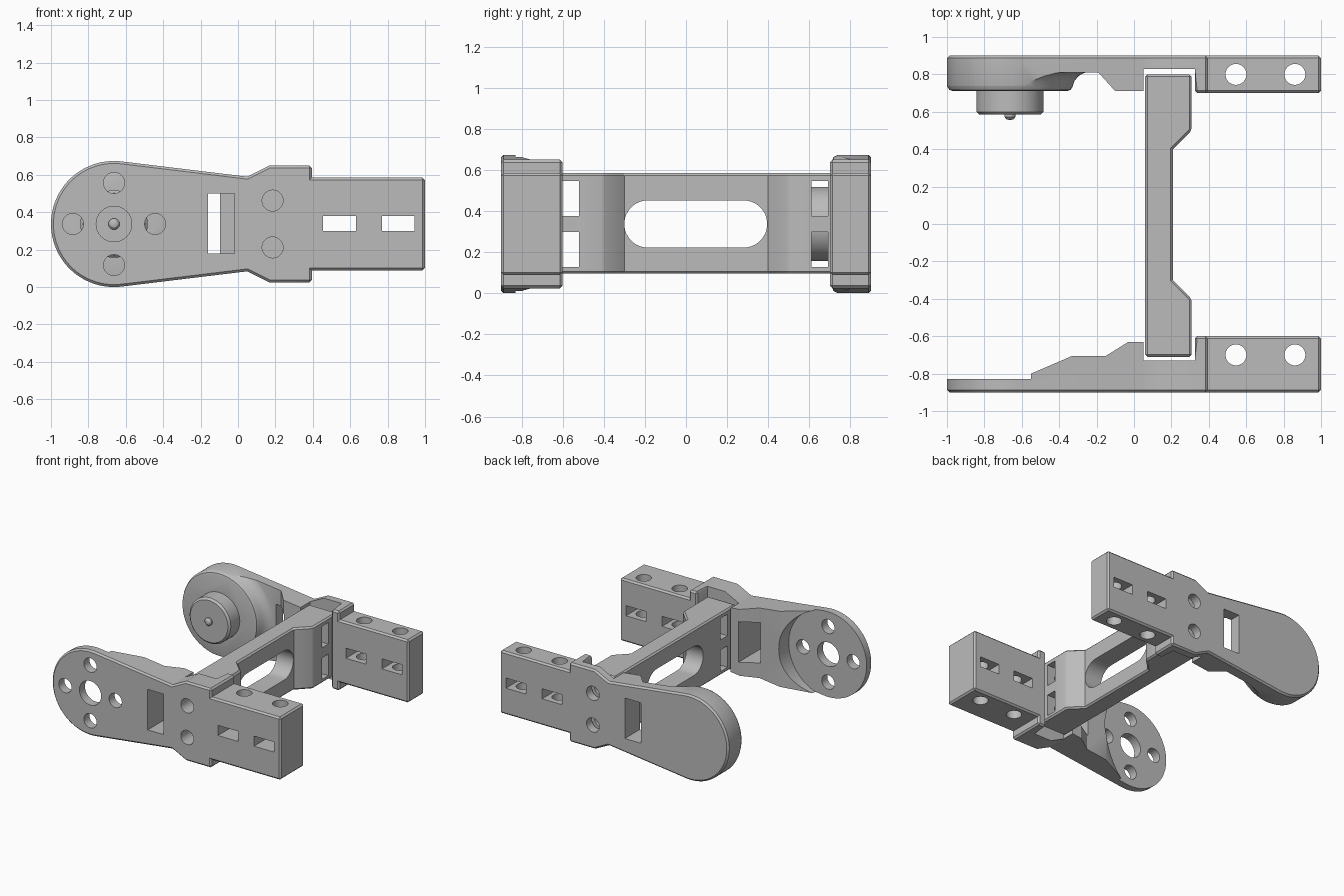
import bpy, bmesh, math
from mathutils import Vector

if "Cube" in bpy.data.objects:
    bpy.data.objects.remove(bpy.data.objects["Cube"])

CX, CZ, R = -0.663, 0.337, 0.337   # hub centre and radius

grey = bpy.data.materials.new("plain grey")
grey.diffuse_color = (0.5, 0.5, 0.5, 1)
grey.use_nodes = True
grey.node_tree.nodes["Principled BSDF"].inputs["Base Color"].default_value = grey.diffuse_color


def make(name, bm):
    bmesh.ops.recalc_face_normals(bm, faces=bm.faces)
    me = bpy.data.meshes.new(name)
    bm.to_mesh(me)
    bm.free()
    me.materials.append(grey)
    ob = bpy.data.objects.new(name, me)
    bpy.context.collection.objects.link(ob)
    return ob


def prism(name, pts, axis, lo, hi):
    """Closed 2D outline extruded along one axis."""
    place = {"X": lambda a, b: (lo, a, b), "Y": lambda a, b: (a, lo, b), "Z": lambda a, b: (a, b, lo)}[axis]
    bm = bmesh.new()
    face = bm.faces.new([bm.verts.new(place(a, b)) for a, b in pts])
    new = bmesh.ops.extrude_face_region(bm, geom=[face])["geom"]
    step = Vector([hi - lo if axis == k else 0 for k in "XYZ"])
    bmesh.ops.translate(bm, vec=step, verts=[v for v in new if isinstance(v, bmesh.types.BMVert)])
    return make(name, bm)


def circle(a, b, r, n=40, start=0, end=360):
    closed = end - start == 360
    m = n if closed else n - 1
    return [(a + r * math.cos(math.radians(start + (end - start) * i / m)),
             b + r * math.sin(math.radians(start + (end - start) * i / m))) for i in range(n)]


def rect(a0, a1, b0, b1):
    return [(a0, b0), (a1, b0), (a1, b1), (a0, b1)]


def lathe(name, profile):
    """Spin (radius, y) points around the hub axis."""
    bm = bmesh.new()
    vs = [bm.verts.new((CX + r, y, CZ)) for r, y in profile]
    es = [bm.edges.new(p) for p in zip(vs, vs[1:])]
    bmesh.ops.spin(bm, geom=vs + es, cent=(CX, 0, CZ), axis=(0, 1, 0), angle=math.tau, steps=64)
    bmesh.ops.remove_doubles(bm, verts=bm.verts, dist=1e-4)
    return make(name, bm)


def combine(ob, tool, op="DIFFERENCE"):
    tool.hide_render = True
    mod = ob.modifiers.new("cut", "BOOLEAN")
    mod.object, mod.operation, mod.solver = tool, op, "EXACT"
    bpy.context.view_layer.update()
    me = bpy.data.meshes.new_from_object(ob.evaluated_get(bpy.context.evaluated_depsgraph_get()))
    ob.modifiers.clear()
    ob.data = me
    bpy.data.objects.remove(tool)


def cut(ob, pts, axis, lo, hi):
    combine(ob, prism("cutter", pts, axis, lo, hi))


def chamfer(ob, rule, width=0.013):
    """Bevel sharp convex edges whose ends both satisfy the rule."""
    bm = bmesh.new()
    bm.from_mesh(ob.data)
    bmesh.ops.remove_doubles(bm, verts=bm.verts, dist=1e-4)
    bmesh.ops.dissolve_limit(bm, angle_limit=0.01, verts=bm.verts, edges=bm.edges)
    edges = [e for e in bm.edges if len(e.link_faces) == 2 and e.calc_face_angle_signed() > 0.7
             and all(rule(v.co) for v in e.verts)]
    bmesh.ops.bevel(bm, geom=edges, offset=width, segments=1, affect="EDGES", clamp_overlap=True)
    bm.to_mesh(ob.data)
    bm.free()


def finish(ob):
    bpy.ops.object.select_all(action="DESELECT")
    ob.select_set(True)
    bpy.context.view_layer.objects.active = ob
    bpy.ops.object.shade_smooth_by_angle(angle=math.radians(30))


# Side outline shared by both arms: round hub, tapered web, collar, end block
upper = [(0.05, 0.59), (0.17, 0.65), (0.395, 0.65), (0.395, 0.585), (1.0, 0.585)]
outline = (circle(CX, CZ, R, 40, 83, 277) + [(x, 2 * CZ - z) for x, z in upper] + upper[::-1])

# Front arm: thin hub plate, ramped web, wedge, bar pocket, end block
front = prism("front_arm", [(-1.1, -0.9), (1.1, -0.9), (1.1, -0.6), (0.325, -0.6), (0.325, -0.73),
                            (0.05, -0.73), (0.05, -0.63), (-0.03, -0.63), (-0.15, -0.705),
                            (-0.33, -0.705), (-0.62, -0.83), (-1.1, -0.83)], "Z", -0.2, 1)
cut(front, circle(CX, CZ, 0.345, 64), "Y", -0.83, -0.5)

# Back arm: recessed web, wedge, bar pocket, end block, plus turned hub and motor boss
back = prism("back_arm", [(-1.1, 0.9), (1.1, 0.9), (1.1, 0.7), (0.325, 0.7), (0.325, 0.83), (0.05, 0.83),
                          (0.05, 0.71), (-0.1, 0.71), (-0.19, 0.81), (-1.1, 0.81)], "Z", -0.2, 1)
combine(back, lathe("hub", [(0, 0.555), (0.018, 0.56), (0.03, 0.573), (0.03, 0.585), (0.165, 0.585),
                            (0.18, 0.6), (0.18, 0.712), (0.31, 0.712), (0.325, 0.717), (0.335, 0.735),
                            (0.345, 0.765), (0.365, 0.79), (0.39, 0.805), (0.42, 0.815),
                            (0.42, 0.88), (0, 0.88)]), "UNION")

for arm, hole_y, slot_x, near in ((front, -0.7, -0.16, -1), (back, 0.8, -0.235, 1)):
    combine(arm, prism("outline", outline, "Y", -1.2, 1.2), "INTERSECT")
    chamfer(arm, lambda v: v.x > 0.32 or abs(v.y) > 0.895)
    lo, hi = sorted((near * 0.5, near * 1.1))
    # strap slot, block slots and block bolt holes
    cut(arm, rect(slot_x, slot_x + 0.14, 0.18, 0.5), "Y", lo, hi)
    for x in (0.455, 0.77):
        cut(arm, rect(x, x + 0.175, 0.3, 0.38), "Y", lo, hi)
        cut(arm, circle(x + 0.09, hole_y, 0.056), "Z", -0.2, 1)
    for z in (CZ - 0.125, CZ + 0.125):
        cut(arm, circle(0.185, z, 0.056), "Y", lo, hi)

# Mounting holes in the front hub plate
cut(front, circle(CX, CZ, 0.095), "Y", -1, -0.7)
for i in range(4):
    a = i * math.pi / 2
    cut(front, circle(CX + 0.22 * math.cos(a), CZ + 0.22 * math.sin(a), 0.056), "Y", -1, -0.7)

# Cross bar with thick ends, long rounded window, nut slots and screw holes
bar = prism("cross_bar", [(0.06, -0.71), (0.308, -0.71), (0.308, -0.4), (0.208, -0.3), (0.208, 0.4),
                          (0.308, 0.5), (0.308, 0.8), (0.06, 0.8)], "Z", 0.095, 0.585)
chamfer(bar, lambda v: True, 0.012)
cut(bar, circle(0.28, CZ, 0.115, 20, -90, 90) + circle(-0.185, CZ, 0.115, 20, 90, 270), "X", -0.2, 0.6)
for z in (CZ - 0.125, CZ + 0.125):
    for y0, y1, h0, h1 in ((-0.605, -0.52, -1, -0.56), (0.61, 0.69, 0.65, 1)):
        cut(bar, rect(y0, y1, z - 0.085, z + 0.085), "X", -0.2, 0.6)
        cut(bar, circle(0.185, z, 0.056), "Y", h0, h1)

for part in (front, back, bar):
    finish(part)
